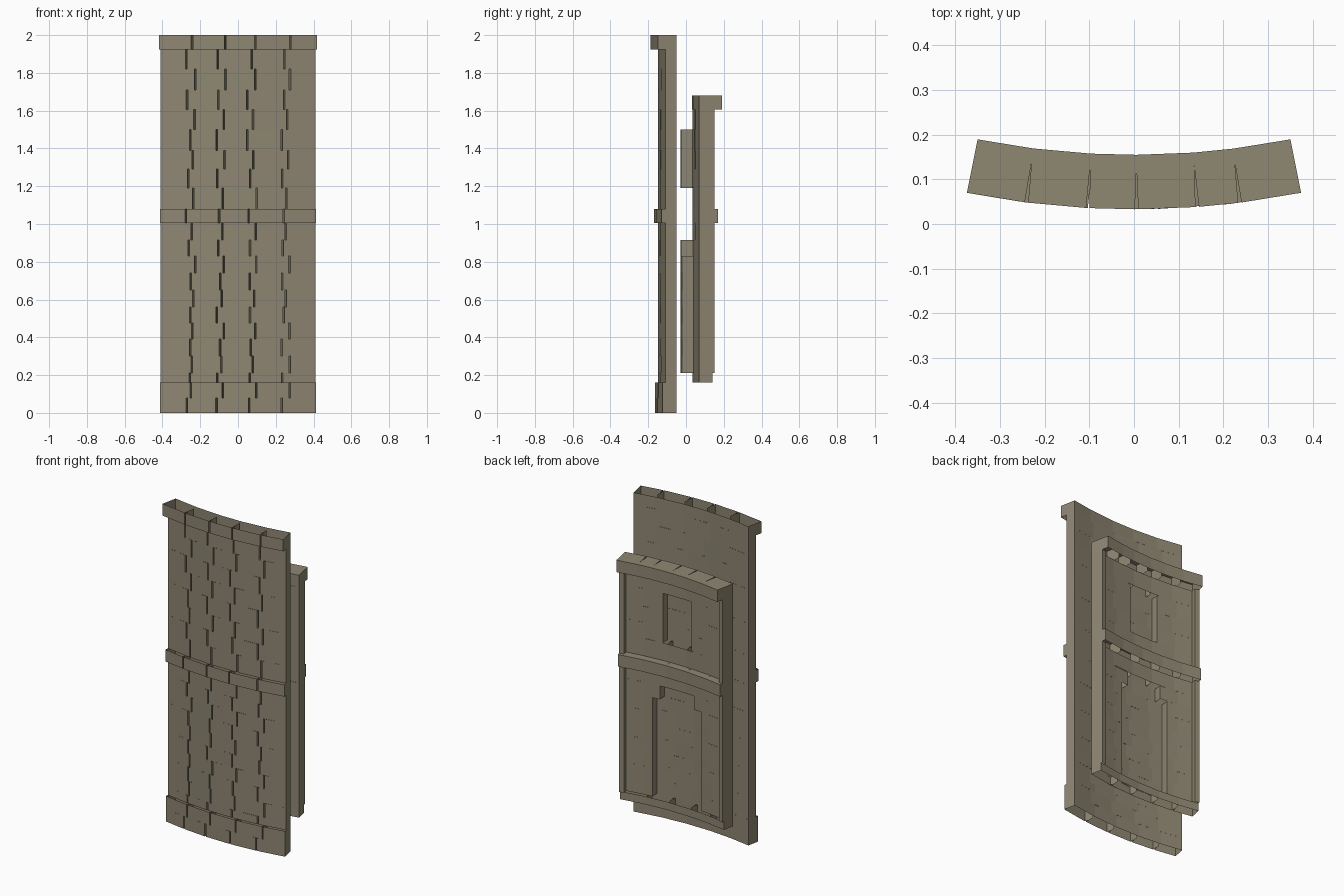
import bpy, bmesh, math, random

random.seed(4)
cube = bpy.data.objects.get("Cube")
if cube:
    bpy.data.objects.remove(cube)

# Weathered stone colour
stone = bpy.data.materials.new("weathered_stone")
color = (0.275, 0.242, 0.171, 1)
stone.diffuse_color = color
stone.use_nodes = True
bsdf = stone.node_tree.nodes["Principled BSDF"]
bsdf.inputs["Base Color"].default_value = color
bsdf.inputs["Roughness"].default_value = 0.9

CENTER_Y = 1.95   # axis shared by both curved walls
HALF = 0.1965     # half angle of the walls
COURSES = [0, .08, .16, .21, .30, .39, .475, .56, .65, .74, .83, .915, 1.005,
           1.08, 1.19, 1.29, 1.39, 1.5, 1.605, 1.71, 1.82, 1.925, 2]


def polar(a, r):
    return r * math.sin(a), CENTER_Y - r * math.cos(a)


def course(bm, a0, a1, r_out, r_in, z0, z1, joints=(), cap=False):
    """Hollow curved course with V-shaped joints cut into its front."""
    joints = [j for j in joints if a0 + 0.012 < j < a1 - 0.012]
    tip = r_out - 0.75 * (r_out - r_in)
    outline = [polar(a0, r_out)]
    for j in joints:
        outline += [polar(j - .002, r_out), polar(j, tip), polar(j + .002, r_out)]
    outline += [polar(a1, r_out), polar(a1, r_in)]
    outline += [polar(j, r_in) for j in reversed(joints)]
    outline.append(polar(a0, r_in))
    low = [bm.verts.new((x, y, z0)) for x, y in outline]
    high = [bm.verts.new((x, y, z1)) for x, y in outline]
    n = len(outline)
    for i in range(n):
        k = (i + 1) % n
        bm.faces.new((low[i], low[k], high[k], high[i]))
    if cap:
        bm.faces.new(high)


def make_joints(row):
    shift = 0.006 if row % 2 else -0.006
    return [a + shift + random.uniform(-.006, .006)
            for a in (-.119, -.043, .035, .12)]


def finish(name, bm):
    mesh = bpy.data.meshes.new(name)
    bm.to_mesh(mesh)
    bm.free()
    mesh.materials.append(stone)
    obj = bpy.data.objects.new(name, mesh)
    bpy.context.collection.objects.link(obj)


rows = list(zip(COURSES, COURSES[1:]))

# Front wall with base, middle and top ledges
wall, ledges = bmesh.new(), bmesh.new()
for i, (z0, z1) in enumerate(rows):
    radius, target = 2.1, wall
    if z1 < .17:
        radius, target = 2.115, ledges
    elif 1 < z0 < 1.05:
        radius, target = 2.12, ledges
    elif z1 == 2:
        radius, target = 2.14, ledges
    course(target, -HALF, HALF, radius, 2.039, z0, z1, make_joints(i))
finish("front_wall", wall)
finish("front_ledges", ledges)

# Back wall: side columns, recessed panels and forward-set niches
FRONT, COLUMN, PANEL = 1.917, 1.835, 1.865
inner = HALF - 0.016
columns, panels, niches, bands = (bmesh.new() for _ in range(4))
for i, (z0, z1) in enumerate(rows):
    if z0 < .15 or z1 > 1.61:
        continue
    joints = make_joints(i)
    if z1 < .22:                       # sill
        course(bands, -HALF, HALF, FRONT, 1.846, z0, z1, joints)
        continue
    if 1 < z0 < 1.05:                  # middle band
        course(bands, -HALF, HALF, FRONT, 1.815, z0, z1, joints, True)
        continue
    for a, b in ((-HALF, -inner), (inner, HALF)):
        course(columns, a, b, FRONT, COLUMN, z0, z1)
    opening = 0
    if z1 < .84:                       # tall lower niche
        opening = .09
    elif z1 < .92:                     # narrower niche head
        opening = .064
    elif 1.18 < z0 and z1 < 1.51:      # upper niche
        opening = .053
    if opening:
        course(panels, -inner, -opening, FRONT, PANEL, z0, z1, joints)
        course(panels, opening, inner, FRONT, PANEL, z0, z1, joints)
        course(niches, -opening, opening, 1.98, 1.915, z0, z1, joints)
    else:
        course(panels, -inner, inner, FRONT, PANEL, z0, z1, joints)
# Closed coping on top of the back wall
course(bands, -HALF, HALF, FRONT, 1.795, 1.605, 1.68,
       (-.126, -.054, .003, .074, .124), True)
finish("back_columns", columns)
finish("back_panels", panels)
finish("back_niches", niches)
finish("back_bands", bands)
